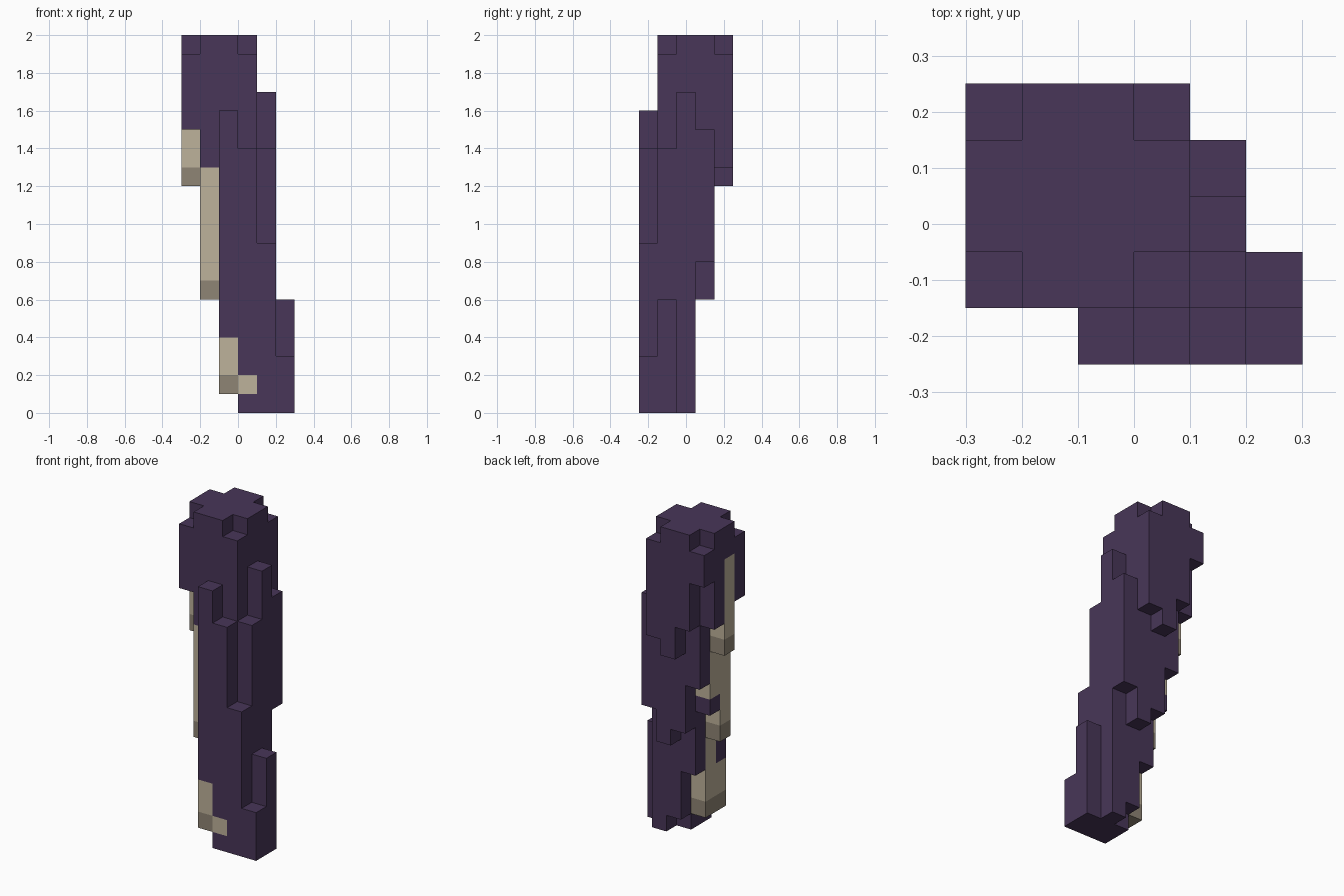
import bpy
import bmesh
from mathutils import Vector

cube = bpy.data.objects.get("Cube")
if cube:
    bpy.data.objects.remove(cube, do_unlink=True)

UNIT = 0.1
ORIGIN = Vector((3, 2.5, 0))


def make_material(name, hex_code):
    """Flat material from an sRGB hex colour, stored as linear values."""
    srgb = [c / 255 for c in bytes.fromhex(hex_code)]
    linear = [((c + 0.055) / 1.055) ** 2.4 for c in srgb]
    mat = bpy.data.materials.new(name)
    mat.use_nodes = True
    mat.diffuse_color = (*linear, 1)
    bsdf = mat.node_tree.nodes["Principled BSDF"]
    bsdf.inputs["Base Color"].default_value = (*linear, 1)
    return mat


PURPLE, TAN, DARK_TAN = range(3)
materials = [
    make_material("dark purple", "483658"),
    make_material("pale tan", "beb29b"),
    make_material("shaded tan", "8f8575"),
]

# Leaning bundle of square columns: (bottom, top) in units, rows from front to back
ROWS = [
    [None, None, (1, 16), (0, 14), (0, 9), (0, 3)],
    [(15, 19), (6, 20), (1, 20), (0, 19), (0, 14), (0, 6)],
    [(12, 20), (8, 20), (4, 20), (1, 20), (0, 17)],
    [(14, 20), (10, 20), (7, 20), (6, 20), (8, 15)],
    [(17, 19), (14, 20), (12, 20), (13, 19)],
]
columns = {(i, j): span for j, row in enumerate(ROWS)
           for i, span in enumerate(row) if span}

# Height range of the tan streak on the columns along the right edge
STREAK = {(0, 2): (12, 18), (1, 1): (6, 13), (1, 2): (9, 13),
          (2, 1): (1, 7), (2, 0): (1, 4), (3, 0): (1, 2)}


def filled(i, j, k):
    low, high = columns.get((i, j), (0, 0))
    return low <= k < high


def colour(i, j, k):
    """Tan inside the streak, darker where the streak ends a column."""
    start, end = STREAK.get((i, j), (0, 0))
    if not start <= k < end:
        return PURPLE
    return DARK_TAN if k == columns[i, j][0] else TAN


def add_face(bm, cell, axis, sign):
    """One outward-facing square on the given side of a cell."""
    normal, u, v = Vector(), Vector(), Vector()
    normal[axis] = sign
    u[(axis + 1) % 3] = 0.5
    v[(axis + 2) % 3] = 0.5 * sign
    centre = Vector(cell) + Vector((0.5, 0.5, 0.5)) + normal / 2 - ORIGIN
    corners = (centre - u - v, centre + u - v, centre + u + v, centre - u + v)
    face = bm.faces.new([bm.verts.new(c * UNIT) for c in corners])
    face.material_index = colour(*cell)


# Outer skin of the whole bundle
bm = bmesh.new()
for (i, j), (low, high) in columns.items():
    for k in range(low, high):
        for axis in range(3):
            for sign in (-1, 1):
                neighbour = [i, j, k]
                neighbour[axis] += sign
                if not filled(*neighbour):
                    add_face(bm, (i, j, k), axis, sign)

# Weld the squares and merge flat areas of one colour
bmesh.ops.remove_doubles(bm, verts=bm.verts[:], dist=UNIT / 100)
bmesh.ops.dissolve_limit(bm, angle_limit=0.01, verts=bm.verts[:],
                         edges=bm.edges[:], delimit={'MATERIAL'})

mesh = bpy.data.meshes.new("leaning_pillar")
bm.to_mesh(mesh)
bm.free()
for mat in materials:
    mesh.materials.append(mat)
pillar = bpy.data.objects.new("leaning_pillar", mesh)
bpy.context.collection.objects.link(pillar)
